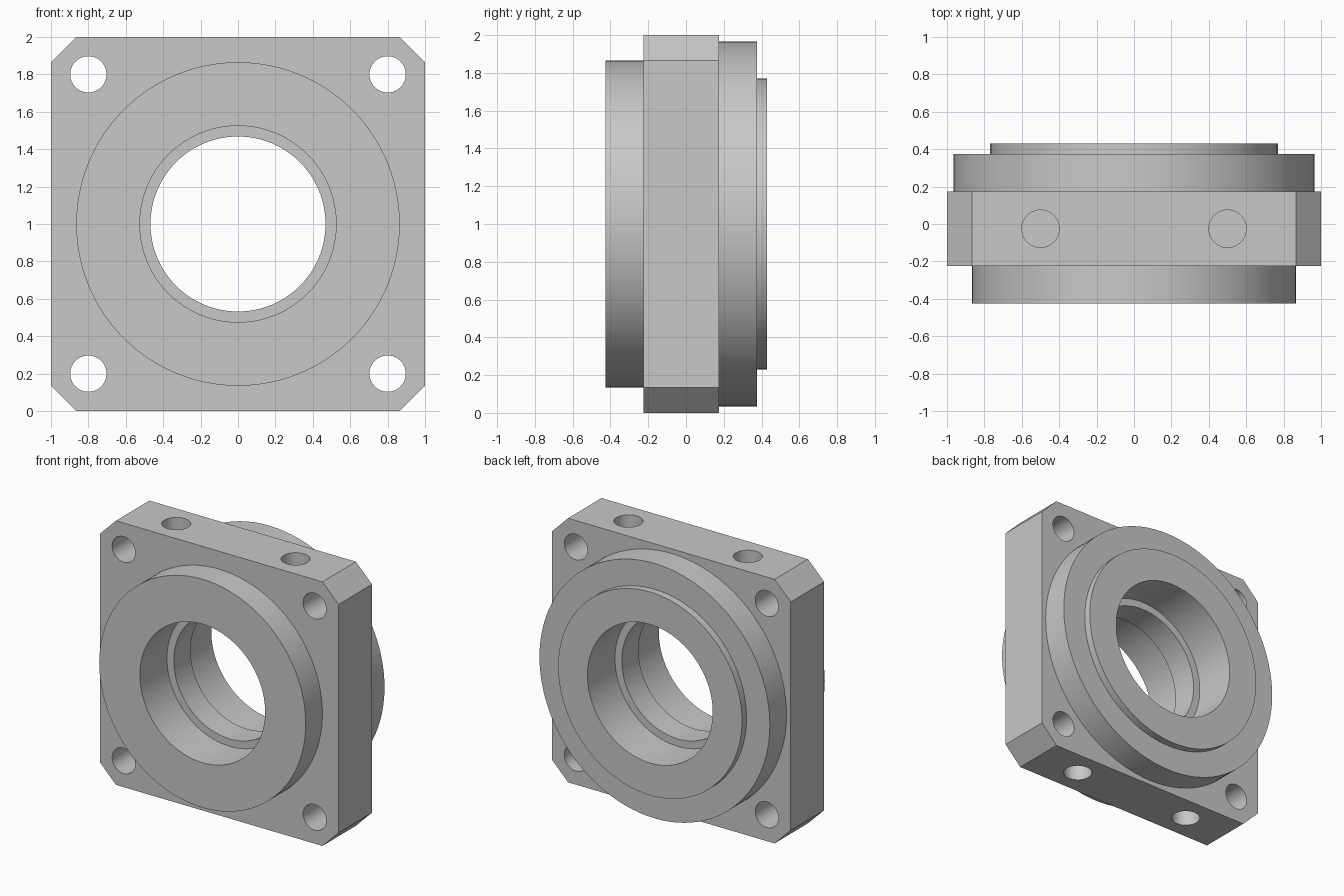
import bpy
import bmesh
import math
from mathutils import Matrix, Vector

default = bpy.data.objects.get("Cube")
if default:
    bpy.data.objects.remove(default)

CENTRE = Vector((0, 0, 1))
SEGMENTS = 96

steel = bpy.data.materials.new("plain grey metal")
steel.use_nodes = True
grey = (0.58, 0.58, 0.58, 1)
steel.diffuse_color = grey
steel.node_tree.nodes["Principled BSDF"].inputs["Base Color"].default_value = grey


def finish(name, bm):
    bmesh.ops.recalc_face_normals(bm, faces=bm.faces)
    mesh = bpy.data.meshes.new(name)
    bm.to_mesh(mesh)
    bm.free()
    mesh.materials.append(steel)
    obj = bpy.data.objects.new(name, mesh)
    bpy.context.collection.objects.link(obj)
    return obj


def lathe(name, profile):
    """Solid of revolution about the y axis from (radius, y) steps."""
    bm = bmesh.new()
    rings = []
    for r, y in profile:
        ring = []
        for i in range(SEGMENTS):
            a = math.tau * i / SEGMENTS
            ring.append(bm.verts.new((r * math.cos(a), y, 1 + r * math.sin(a))))
        rings.append(ring)
    for low, high in zip(rings, rings[1:]):
        for i in range(SEGMENTS):
            j = (i + 1) % SEGMENTS
            bm.faces.new((low[i], low[j], high[j], high[i]))
    bm.faces.new(rings[0])
    bm.faces.new(rings[-1])
    return finish(name, bm)


def drill(bm, radius, depth, location, rotation=Matrix()):
    bmesh.ops.create_cone(bm, cap_ends=True, segments=48, radius1=radius,
                          radius2=radius, depth=depth,
                          matrix=Matrix.Translation(location) @ rotation)


def combine(target, other, operation):
    mod = target.modifiers.new(operation.lower(), "BOOLEAN")
    mod.operation = operation
    mod.solver = "EXACT"
    mod.object = other
    bpy.context.view_layer.objects.active = target
    bpy.ops.object.modifier_apply(modifier=mod.name)
    bpy.data.objects.remove(other)


# Square mounting plate with chamfered corners
bm = bmesh.new()
bmesh.ops.create_cube(bm, size=1, matrix=Matrix.Translation((0, -0.025, 1))
                      @ Matrix.Diagonal((2, 0.4, 2, 1)))
corners = [e for e in bm.edges
           if abs(e.verts[0].co.y - e.verts[1].co.y) > 0.1]
bmesh.ops.bevel(bm, geom=corners, offset=0.135, segments=1, affect="EDGES")
housing = finish("bearing_housing", bm)

# Round front boss, rear collar and raised rear rim
hub = lathe("hub", [(0.865, -0.425), (0.865, 0), (0.965, 0), (0.965, 0.375),
                    (0.77, 0.375), (0.77, 0.43)])
combine(housing, hub, "UNION")

# Bore with a narrower shoulder in the middle
bore = lathe("bore_cutter", [(0.525, -0.6), (0.525, -0.1), (0.468, -0.1),
                             (0.468, 0.1), (0.525, 0.1), (0.525, 0.6)])
combine(housing, bore, "DIFFERENCE")

# Through bolt holes in the corners, blind holes in the top and bottom
bm = bmesh.new()
along_y = Matrix.Rotation(math.pi / 2, 4, "X")
for sx in (-1, 1):
    for sz in (-1, 1):
        drill(bm, 0.097, 1, CENTRE + Vector((0.8 * sx, 0, 0.8 * sz)), along_y)
        drill(bm, 0.1, 0.6, CENTRE + Vector((0.5 * sx, -0.025, sz)))
combine(housing, finish("hole_cutter", bm), "DIFFERENCE")

# Smooth the round walls, keep the machined edges crisp
bpy.ops.object.select_all(action="DESELECT")
housing.select_set(True)
bpy.context.view_layer.objects.active = housing
bpy.ops.object.shade_smooth_by_angle(angle=math.radians(30))
